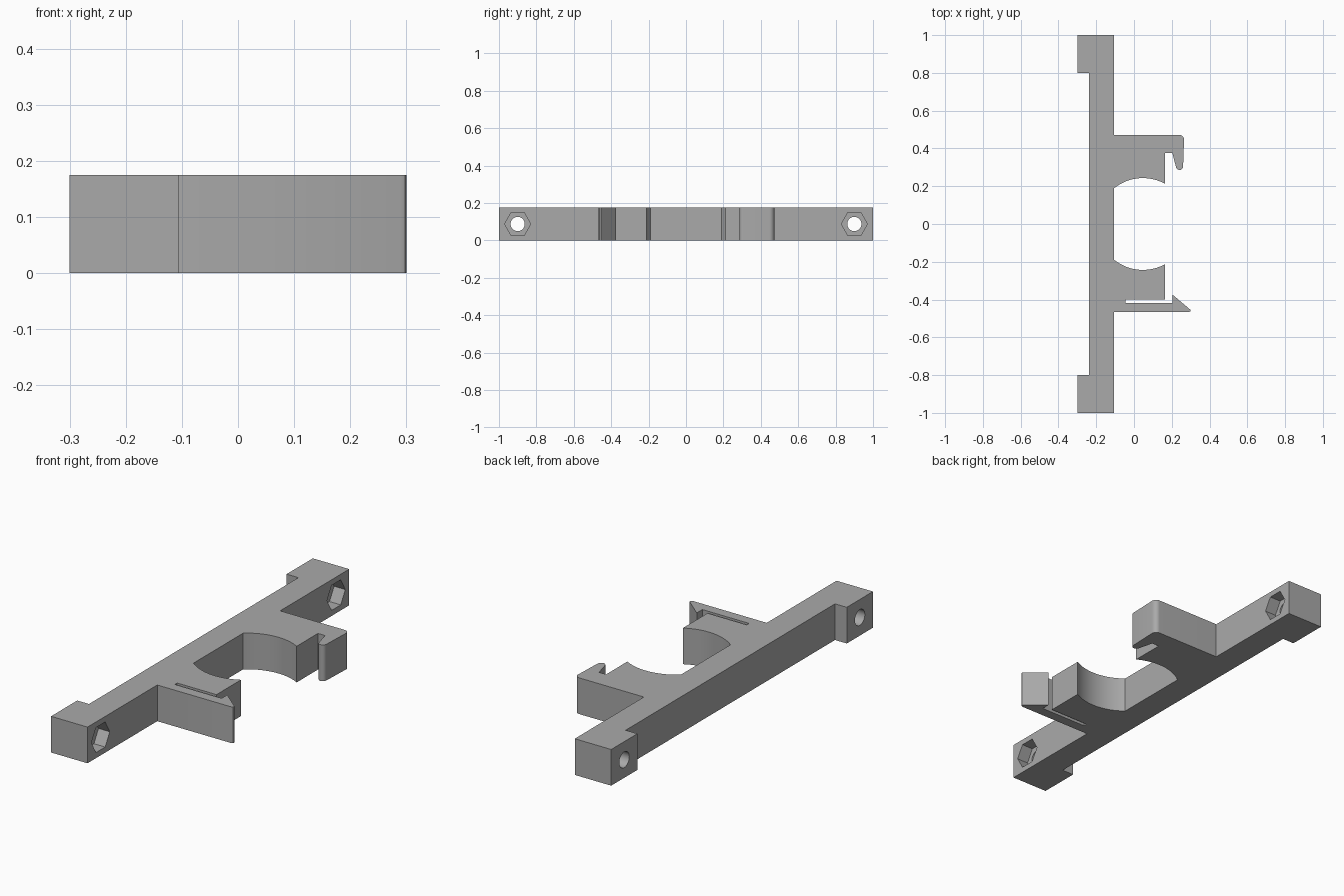
import bpy, bmesh, math
from mathutils import Matrix

cube = bpy.data.objects.get("Cube")
if cube:
    bpy.data.objects.remove(cube, do_unlink=True)

HEIGHT = 0.175
BAR_X = -0.105      # inner face of the long bar
PAD_X = -0.30       # outer face of the end pads
JAW_X = 0.165       # outer end of the jaws

grey = bpy.data.materials.new("plain grey")
grey.use_nodes = True
grey.diffuse_color = (0.4, 0.4, 0.4, 1)
grey.node_tree.nodes["Principled BSDF"].inputs["Base Color"].default_value = (0.4, 0.4, 0.4, 1)


def arc(cx, cy, r, start, end, steps):
    angles = [math.radians(start + (end - start) * i / steps) for i in range(steps + 1)]
    return [(cx + r * math.cos(a), cy + r * math.sin(a)) for a in angles]


def make_object(name, bm):
    bmesh.ops.recalc_face_normals(bm, faces=bm.faces)
    mesh = bpy.data.meshes.new(name)
    bm.to_mesh(mesh)
    bm.free()
    mesh.materials.append(grey)
    obj = bpy.data.objects.new(name, mesh)
    bpy.context.collection.objects.link(obj)
    return obj


def cutter(name, y, radius, sides, x0, x1, turn):
    # Prism lying along x, used to cut a bolt hole or nut pocket
    bm = bmesh.new()
    place = (Matrix.Translation(((x0 + x1) / 2, y, HEIGHT / 2))
             @ Matrix.Rotation(math.pi / 2, 4, "Y") @ Matrix.Rotation(turn, 4, "Z"))
    bmesh.ops.create_cone(bm, cap_ends=True, segments=sides, radius1=radius,
                          radius2=radius, depth=x1 - x0, matrix=place)
    obj = make_object(name, bm)
    obj.hide_render = True
    return obj


# Round seat of the cradle, between bar and jaw end
SEAT_X, SEAT_R = 0.047, 0.243
a_bar = math.degrees(math.acos((BAR_X - SEAT_X) / SEAT_R))
a_jaw = math.degrees(math.acos((JAW_X - SEAT_X) / SEAT_R))

# Outline, counterclockwise from the front end pad
outline = [(PAD_X, -1), (BAR_X, -1)]
# snap arm with barbed tip and flex slot
outline += [(BAR_X, -0.467), (0.29, -0.467), (0.298, -0.463), (0.30, -0.455),
            (0.205, -0.375), (0.205, -0.418), (-0.045, -0.418), (-0.045, -0.4),
            (JAW_X, -0.4)]
# front jaw, bar face, back jaw
outline += arc(SEAT_X, 0, SEAT_R, -a_jaw, -a_bar, 24)
outline += arc(SEAT_X, 0, SEAT_R, a_bar, a_jaw, 24)
# hook with rounded tip and corner
outline += [(JAW_X, 0.375), (0.203, 0.375)]
outline += arc(0.241, 0.305, 0.019, 195, 360, 12)
outline += arc(0.24, 0.447, 0.025, 0, 90, 10)
# back half of the bar and its end pad
outline += [(BAR_X, 0.472), (BAR_X, 1), (PAD_X, 1), (PAD_X, 0.8),
            (-0.237, 0.8), (-0.237, -0.8), (PAD_X, -0.8)]

bm = bmesh.new()
face = bm.faces.new([bm.verts.new((x, y, 0)) for x, y in outline])
top = bmesh.ops.extrude_face_region(bm, geom=[face])["geom"]
bmesh.ops.translate(bm, vec=(0, 0, HEIGHT),
                    verts=[v for v in top if isinstance(v, bmesh.types.BMVert)])
clip = make_object("clip_bracket", bm)

# Bolt holes and hexagonal nut pockets at both ends
bpy.context.view_layer.objects.active = clip
for side, y in (("front", -0.9), ("back", 0.9)):
    for tool in (cutter(side + "_nut_pocket", y, 0.07, 6, BAR_X - 0.06, 0, 0),
                 cutter(side + "_bolt_hole", y, 0.038, 32, -0.4, 0.1, 0)):
        mod = clip.modifiers.new(tool.name, "BOOLEAN")
        mod.operation = "DIFFERENCE"
        mod.solver = "EXACT"
        mod.object = tool
        bpy.ops.object.modifier_apply(modifier=mod.name)
        bpy.data.objects.remove(tool, do_unlink=True)

bpy.ops.object.select_all(action="DESELECT")
clip.select_set(True)
bpy.ops.object.shade_smooth_by_angle(angle=math.radians(30))
